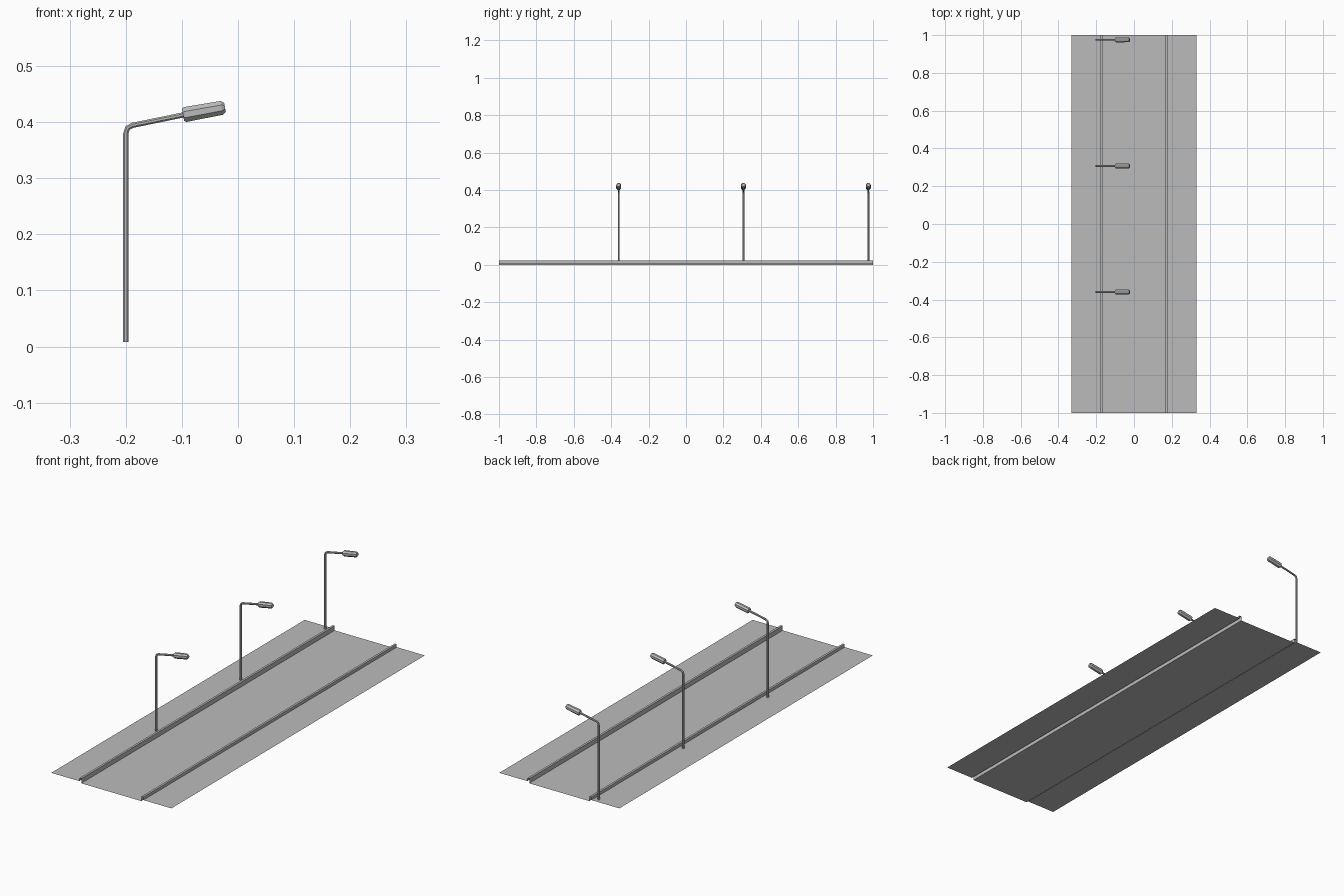
import bpy, bmesh
from math import pi, sin, cos
from mathutils import Vector

if "Cube" in bpy.data.objects:
    bpy.data.objects.remove(bpy.data.objects["Cube"])

# One plain grey for everything
grey = bpy.data.materials.new("concrete_grey")
grey.use_nodes = True
grey.diffuse_color = (0.5, 0.5, 0.5, 1)
grey.node_tree.nodes["Principled BSDF"].inputs["Base Color"].default_value = (0.5, 0.5, 0.5, 1)


def finish(name, bm):
    mesh = bpy.data.meshes.new(name)
    bm.to_mesh(mesh)
    bm.free()
    mesh.materials.append(grey)
    obj = bpy.data.objects.new(name, mesh)
    bpy.context.collection.objects.link(obj)
    return obj


def sheet(name, profile):
    """Open strip along y from an (x, z) profile given left to right."""
    bm = bmesh.new()
    pairs = [[bm.verts.new((x, y, z)) for y in (-1, 1)] for x, z in profile]
    for a, b in zip(pairs, pairs[1:]):
        bm.faces.new((a[0], b[0], b[1], a[1]))
    return finish(name, bm)


def loft(name, path, y, sides=8):
    """Capped tube through (point, direction, radius) rings in the xz plane."""
    bm = bmesh.new()
    rings = []
    for point, direction, radius in path:
        across = Vector((-direction.z, 0, direction.x)).normalized()
        ring = []
        for i in range(sides):
            a = 2 * pi * (i + 0.5) / sides
            offset = across * cos(a) + Vector((0, 1, 0)) * sin(a)
            ring.append(bm.verts.new(point + offset * radius + Vector((0, y, 0))))
        rings.append(ring)
    for a, b in zip(rings, rings[1:]):
        for i in range(sides):
            j = (i + 1) % sides
            bm.faces.new((a[i], a[j], b[j], b[i]))
    bm.faces.new(rings[0])
    bm.faces.new(rings[-1])
    bmesh.ops.recalc_face_normals(bm, faces=bm.faces)
    return finish(name, bm)


# Road, kerbs and pavements
ROAD, KERB, EDGE = 0.166, 0.177, 0.332
WALK_Z, KERB_Z = 0.008, 0.023
sheet("road", [(-ROAD, 0), (ROAD, 0)])
for side, s in (("left", 1), ("right", -1)):
    kerb = [(ROAD, 0), (ROAD, KERB_Z), (KERB, KERB_Z), (KERB, WALK_Z)]
    walk = [(KERB, WALK_Z), (EDGE, WALK_Z)]
    for part, profile in (("kerb", kerb), ("pavement", walk)):
        sheet(f"{side}_{part}", sorted(((s * x, z) for x, z in profile), key=lambda p: p[0])
              if part == "pavement" else [(s * x, z) for x, z in profile][::s])

# Street lamps: post with a bent arm, and an eight-sided head
up = Vector((0, 0, 1))
tilt = Vector((cos(0.18), 0, sin(0.18)))
foot = Vector((-0.2, 0, WALK_Z))
bend = Vector((-0.2, 0, 0.392))
head_start = Vector((-0.098, 0, 0.413))
arm_dir = (head_start - bend).normalized()
post_path = [
    (foot, up, 0.0052),
    (bend - up * 0.012, up, 0.0052),
    (bend - up * 0.003 + arm_dir * 0.003, up + arm_dir, 0.0052),
    (bend + arm_dir * 0.012, arm_dir, 0.005),
    (head_start + tilt * 0.004, tilt, 0.005),
]
head_path = [(head_start + tilt * d, tilt, r)
             for d, r in ((0, 0.012), (0.004, 0.0145), (0.07, 0.0135), (0.076, 0.009))]

for label, y in (("front", -0.36), ("middle", 0.307), ("back", 0.975)):
    loft(f"{label}_lamp_post", post_path, y)
    loft(f"{label}_lamp_head", head_path, y)
